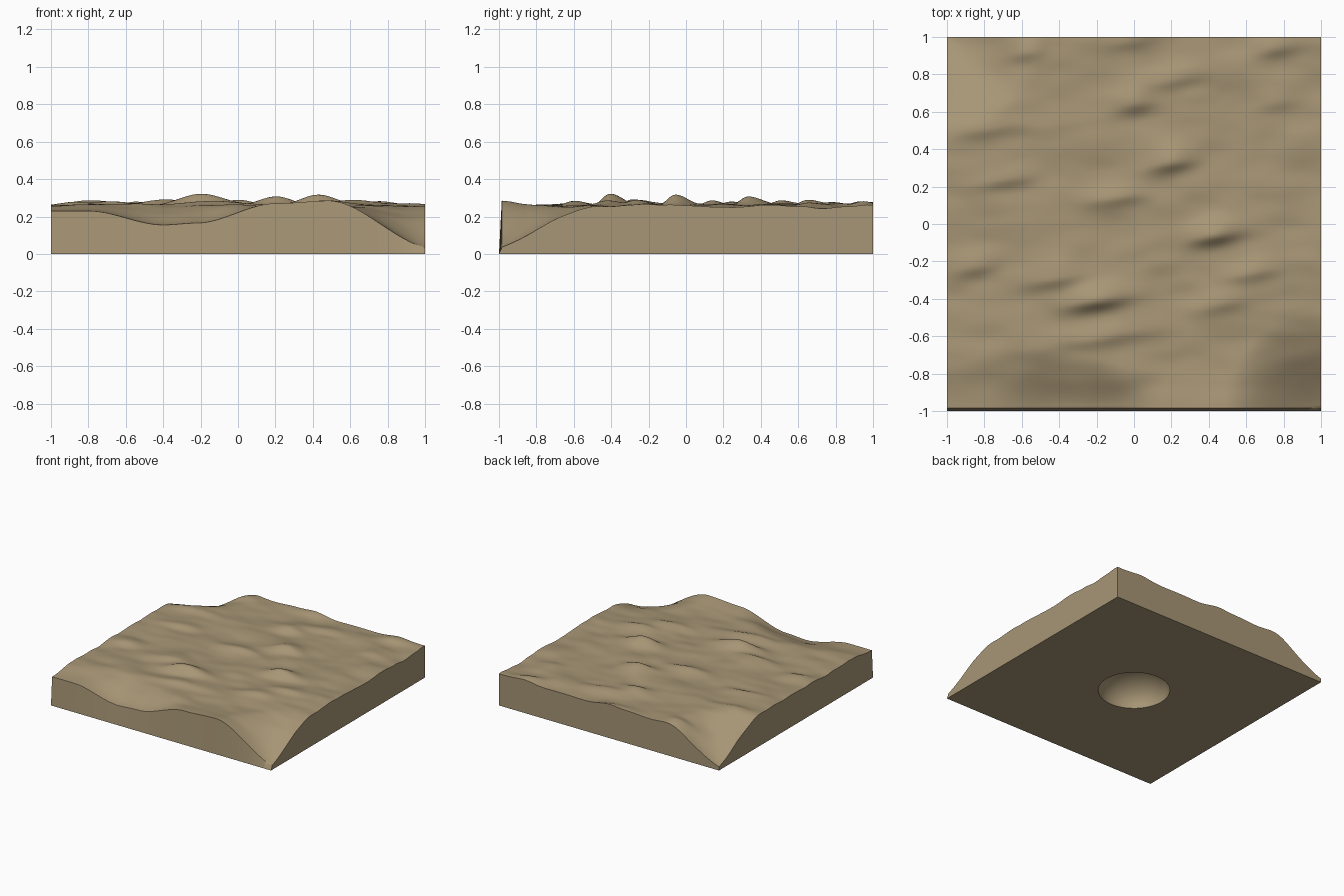
import bpy, bmesh, math
from mathutils import noise, Vector

if "Cube" in bpy.data.objects:
    bpy.data.objects.remove(bpy.data.objects["Cube"])

N = 120        # terrain grid resolution
SEG = 64       # segments of the underside hollow
R, DEPTH = 0.27, 0.2


def smooth(t):
    t = max(0.0, min(1.0, t))
    return t * t * (3 - 2 * t)


def lerp_points(pts, x):
    for (x0, z0), (x1, z1) in zip(pts, pts[1:]):
        if x <= x1:
            return z0 + (z1 - z0) * smooth((x - x0) / (x1 - x0))
    return pts[-1][1]


# height of the front rim from left to right, before the corner is worn off
FRONT = [(-1, .23), (-.8, .23), (-.4, .155), (-.22, .165), (.2, .27), (.5, .285), (1, .27)]
# low mounds: x, y, half length, height
MOUNDS = [(-.2, -.41, .17, .06), (.43, -.06, .13, .06), (.2, .33, .13, .05),
          (-.8, .51, .16, .03), (-.6, .92, .12, .03), (0, .99, .12, .02),
          (.75, .94, .12, .03), (-.7, .24, .18, .03), (-.08, .15, .16, .03),
          (-.42, -.29, .16, .035), (.62, -.26, .17, .03), (-.85, -.23, .13, .03),
          (.48, -.42, .14, .025), (-.15, -.6, .25, .025), (0, .64, .1, .025),
          (.25, .78, .14, .025), (.75, .65, .14, .02), (-.35, .55, .2, .015)]


def height(x, y):
    p = Vector((x * 2.6 + 3, y * 5.0 + 1, 0.7))
    z = 0.258 + 0.016 * noise.noise(p) + 0.007 * noise.noise(p * 2.1)
    for mx, my, s, h in MOUNDS:
        dx, dy = x - mx, y - my - 0.15 * (x - mx)
        w = 0.05 if dy < 0 else 0.10            # steeper towards the front
        z += h * math.exp(-(dx / s) ** 2 - (dy / w) ** 2)
    # front rim and the hollow running along it
    reach = 0.22 + 0.12 * smooth((0.1 - x) / 0.6)
    t = smooth((y + 1) / reach)
    z = lerp_points(FRONT, x) * (1 - t) + z * t
    # worn front-right and back-left corners
    for sx, sy in ((1, -1), (-1, 1)):
        d = math.hypot(1 - sx * x, 1 - sy * y)
        k = smooth((d + 0.08) / 0.60)
        z = 0.02 + (z - 0.02) * k
    return z


bm = bmesh.new()

# rolling ground surface
step = 2 / N
grid = []
for j in range(N + 1):
    row = []
    for i in range(N + 1):
        x, y = -1 + i * step, -1 + j * step
        yy = -0.985 if j == 0 else y
        row.append(bm.verts.new((x, yy, height(x, y))))
    grid.append(row)
for j in range(N):
    for i in range(N):
        bm.faces.new((grid[j][i], grid[j][i + 1], grid[j + 1][i + 1], grid[j + 1][i]))

# cut sides down to the base
rim = ([grid[0][i] for i in range(N)] + [grid[j][N] for j in range(N)]
       + [grid[N][i] for i in range(N, 0, -1)] + [grid[j][0] for j in range(N, 0, -1)])
base = []
for v in rim:
    y = -1 if v.co.y < -0.984 else v.co.y
    base.append(bm.verts.new((v.co.x, y, 0)))
for k in range(len(rim)):
    n = (k + 1) % len(rim)
    bm.faces.new((base[k], base[n], rim[n], rim[k]))

# flat underside with a rounded hollow in the middle
rings = []
ring = []
for s in range(SEG):
    a = 2 * math.pi * s / SEG
    c, n = math.cos(a), math.sin(a)
    m = max(abs(c), abs(n))
    ring.append(bm.verts.new((c / m, n / m, 0)))
rings.append(ring)
for q in range(9):
    f = math.pi / 2 * q / 9
    rings.append([bm.verts.new((R * math.cos(f) * math.cos(2 * math.pi * s / SEG),
                                R * math.cos(f) * math.sin(2 * math.pi * s / SEG),
                                DEPTH * math.sin(f))) for s in range(SEG)])
for a, b in zip(rings, rings[1:]):
    for s in range(SEG):
        n = (s + 1) % SEG
        bm.faces.new((a[s], b[s], b[n], a[n]))
bm.faces.new(list(reversed(rings[-1])))

mesh = bpy.data.meshes.new("ground_block")
bm.to_mesh(mesh)
bm.free()
obj = bpy.data.objects.new("ground_block", mesh)
bpy.context.collection.objects.link(obj)

mat = bpy.data.materials.new("sandy_brown")
mat.diffuse_color = (0.39, 0.305, 0.18, 1)
mat.use_nodes = True
mat.node_tree.nodes["Principled BSDF"].inputs["Base Color"].default_value = mat.diffuse_color
mesh.materials.append(mat)

bpy.context.view_layer.objects.active = obj
obj.select_set(True)
bpy.ops.object.shade_smooth_by_angle(angle=math.radians(40))
